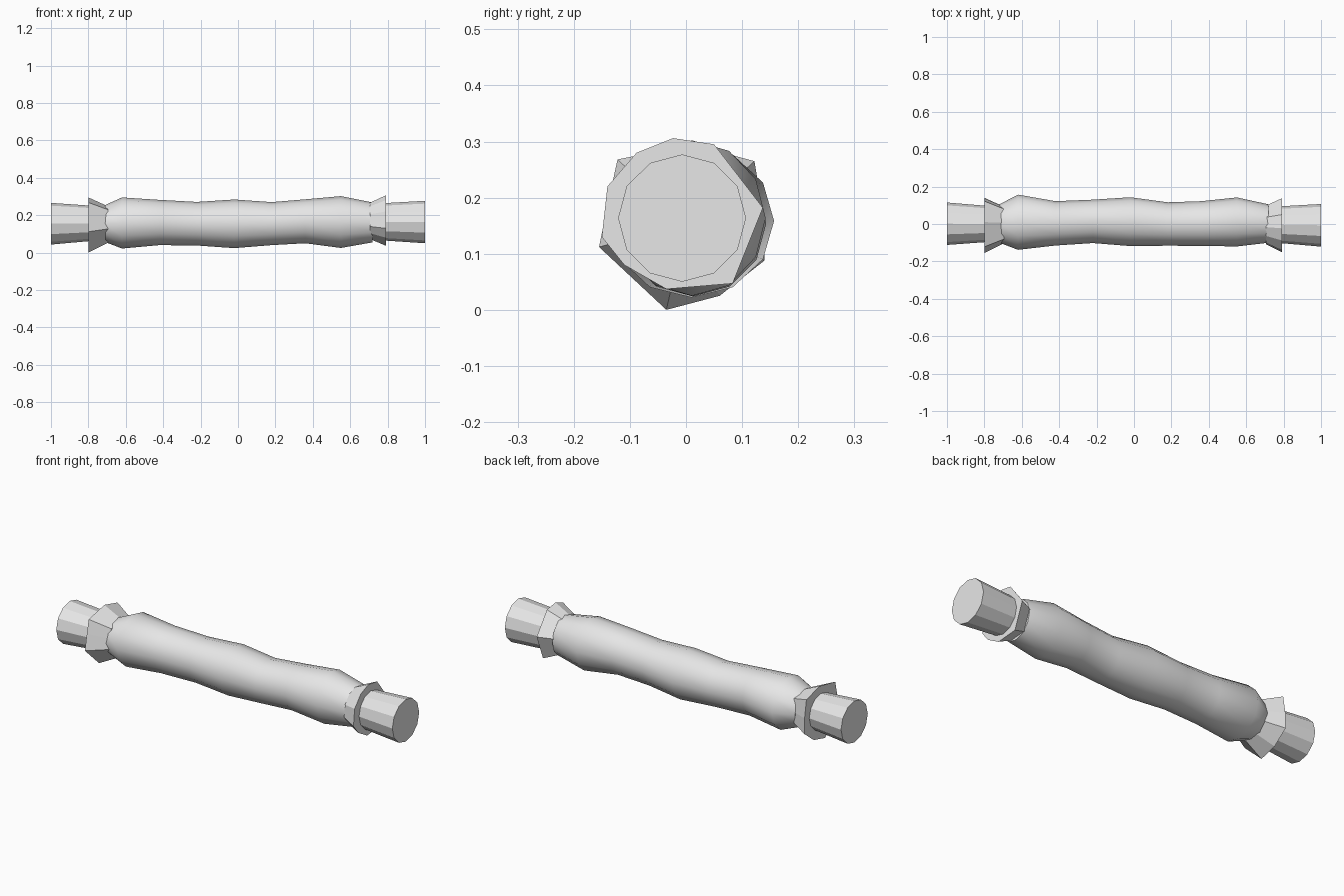
import bpy, bmesh, math

if "Cube" in bpy.data.objects:
    bpy.data.objects.remove(bpy.data.objects["Cube"])

grey = bpy.data.materials.new("plain_grey")
grey.diffuse_color = (0.8, 0.8, 0.8, 1)
grey.use_nodes = True
grey.node_tree.nodes["Principled BSDF"].inputs["Base Color"].default_value = grey.diffuse_color


def oval(x, y0, y1, z0, z1, sides, turn=0.0):
    """Ring of points across the length axis, filling the given extents."""
    cy, cz, ry, rz = (y0 + y1) / 2, (z0 + z1) / 2, (y1 - y0) / 2, (z1 - z0) / 2
    return [(x, cy + ry * math.cos(math.tau * i / sides + turn),
             cz + rz * math.sin(math.tau * i / sides + turn)) for i in range(sides)]


def loft(name, rings, smooth=False):
    """Closed skin through rings with equal point counts."""
    bm = bmesh.new()
    loops = [[bm.verts.new(p) for p in ring] for ring in rings]
    n = len(loops[0])
    for a, b in zip(loops, loops[1:]):
        for i in range(n):
            j = (i + 1) % n
            bm.faces.new((a[i], a[j], b[j], b[i]))
    bm.faces.new(loops[0])
    bm.faces.new(loops[-1])
    bmesh.ops.recalc_face_normals(bm, faces=bm.faces)
    mesh = bpy.data.meshes.new(name)
    bm.to_mesh(mesh)
    bm.free()
    mesh.materials.append(grey)
    obj = bpy.data.objects.new(name, mesh)
    bpy.context.collection.objects.link(obj)
    if smooth:
        bpy.context.view_layer.objects.active = obj
        obj.select_set(True)
        bpy.ops.object.shade_smooth_by_angle(angle=math.radians(50))
        obj.select_set(False)
    return obj


# Uneven main shaft: x, y range, z range of each section
sections = [
    (-0.72, -0.100, 0.105, 0.060, 0.250),
    (-0.62, -0.138, 0.157, 0.022, 0.295),
    (-0.42, -0.115, 0.122, 0.040, 0.282),
    (-0.22, -0.102, 0.130, 0.038, 0.271),
    (-0.02, -0.118, 0.143, 0.024, 0.284),
    (0.18, -0.116, 0.116, 0.040, 0.270),
    (0.36, -0.117, 0.122, 0.050, 0.285),
    (0.55, -0.120, 0.142, 0.025, 0.302),
    (0.72, -0.100, 0.105, 0.055, 0.268),
]
loft("shaft", [oval(*s, 12) for s in sections], smooth=True)

# Round end stubs, slightly wider at the tips
loft("left_stub", [oval(-1.0, -0.112, 0.115, 0.043, 0.266, 12),
                   oval(-0.70, -0.090, 0.090, 0.070, 0.245, 12)])
loft("right_stub", [oval(0.70, -0.095, 0.090, 0.070, 0.260, 12),
                    oval(1.0, -0.121, 0.107, 0.050, 0.277, 12)])


# Irregular flared collars, narrowing into the shaft
def collar(name, x_wide, x_narrow, outline, centre, shrink):
    cy, cz = centre
    loft(name, [[(x_wide, y, z) for y, z in outline],
                [(x_narrow, cy + (y - cy) * shrink, cz + (z - cz) * shrink)
                 for y, z in outline]])


collar("left_collar", -0.80, -0.695,
       [(-0.035, 0.0), (0.06, 0.025), (0.14, 0.088), (0.138, 0.17), (0.122, 0.265),
        (0.01, 0.295), (-0.122, 0.268), (-0.138, 0.195), (-0.155, 0.112)],
       (0.0, 0.155), 0.66)
collar("right_collar", 0.79, 0.705,
       [(-0.035, 0.037), (0.083, 0.047), (0.137, 0.182), (0.05, 0.295), (-0.023, 0.306),
        (-0.088, 0.280), (-0.140, 0.220), (-0.150, 0.130), (-0.11, 0.08)],
       (0.0, 0.165), 0.72)
